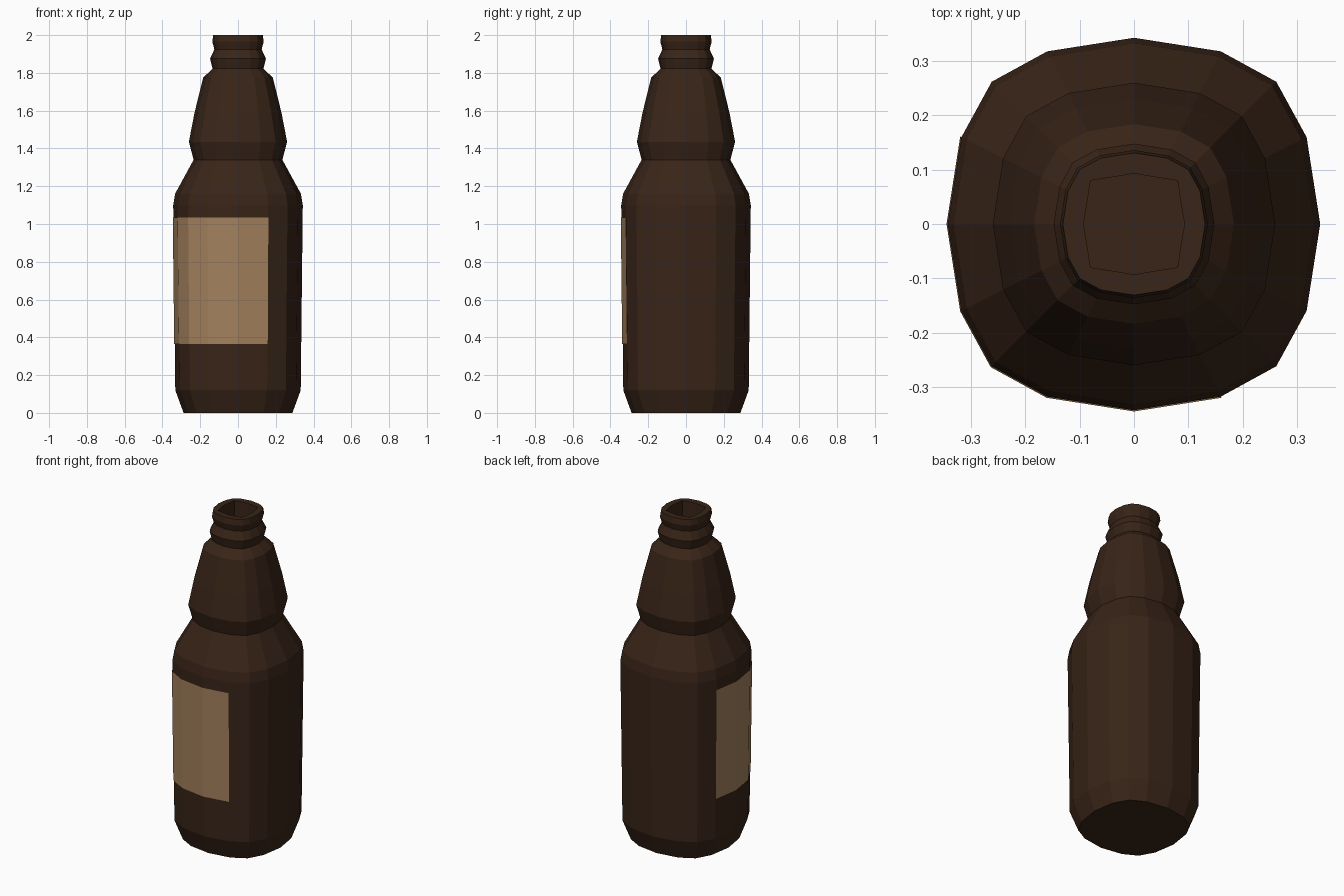
import bpy

if "Cube" in bpy.data.objects:
    bpy.data.objects.remove(bpy.data.objects["Cube"])

# Rounded-square cross-section: one quadrant, repeated four times (16 sides)
ROUND = [(1, 0), (0.927, 0.466), (0.764, 0.764), (0.466, 0.927)]
SQUARE = [(1, 0), (0.925, 0.44), (0.86, 0.86), (0.44, 0.925)]


def ring(r, z, quad=ROUND):
    pts = []
    for turn in range(4):
        for x, y in quad:
            for _ in range(turn):
                x, y = -y, x
            pts.append((x * r, y * r, z))
    return pts


def material(name, color):
    mat = bpy.data.materials.new(name)
    mat.diffuse_color = (*color, 1)
    mat.use_nodes = True
    mat.node_tree.nodes["Principled BSDF"].inputs["Base Color"].default_value = mat.diffuse_color
    return mat


def loft(name, rings, mat, closed=True):
    """Skin a stack of equal rings; closed ones get end caps."""
    n = len(rings[0])
    verts = [p for rg in rings for p in rg]
    faces = []
    for i in range(len(rings) - 1):
        for j in range(n if closed else n - 1):
            k = (j + 1) % n
            faces.append((i * n + j, i * n + k, (i + 1) * n + k, (i + 1) * n + j))
    if closed:
        faces.append(tuple(reversed(range(n))))
        faces.append(tuple(range(len(verts) - n, len(verts))))
    mesh = bpy.data.meshes.new(name)
    mesh.from_pydata(verts, [], faces)
    mesh.materials.append(mat)
    obj = bpy.data.objects.new(name, mesh)
    bpy.context.collection.objects.link(obj)
    return obj


glass = material("brown_glass", (0.040, 0.018, 0.009))
paper = material("label_paper", (0.37, 0.22, 0.11))

# Bottle: outer profile (radius, height) from base to lip
profile = [
    (0.288, 0.0), (0.332, 0.12), (0.343, 1.10), (0.333, 1.16),
    (0.235, 1.34), (0.26, 1.435), (0.23, 1.59), (0.184, 1.775),
    (0.135, 1.822), (0.148, 1.875), (0.125, 1.925), (0.136, 1.965), (0.131, 2.0),
]
rings = [ring(r, z) for r, z in profile]
# Mouth: flat rim, then a squarer hole going down the neck
rings += [ring(0.093, z, SQUARE) for z in (2.0, 1.80)]
loft("bottle", rings, glass)


# Label: wraps six sides around the front left corner, just proud of the glass
def label_edge(z):
    r = 0.332 + (0.343 - 0.332) * (z - 0.12) / 0.98 + 0.003
    return ring(r, z)[7:14]


loft("label", [label_edge(0.365), label_edge(1.035)], paper, closed=False)
